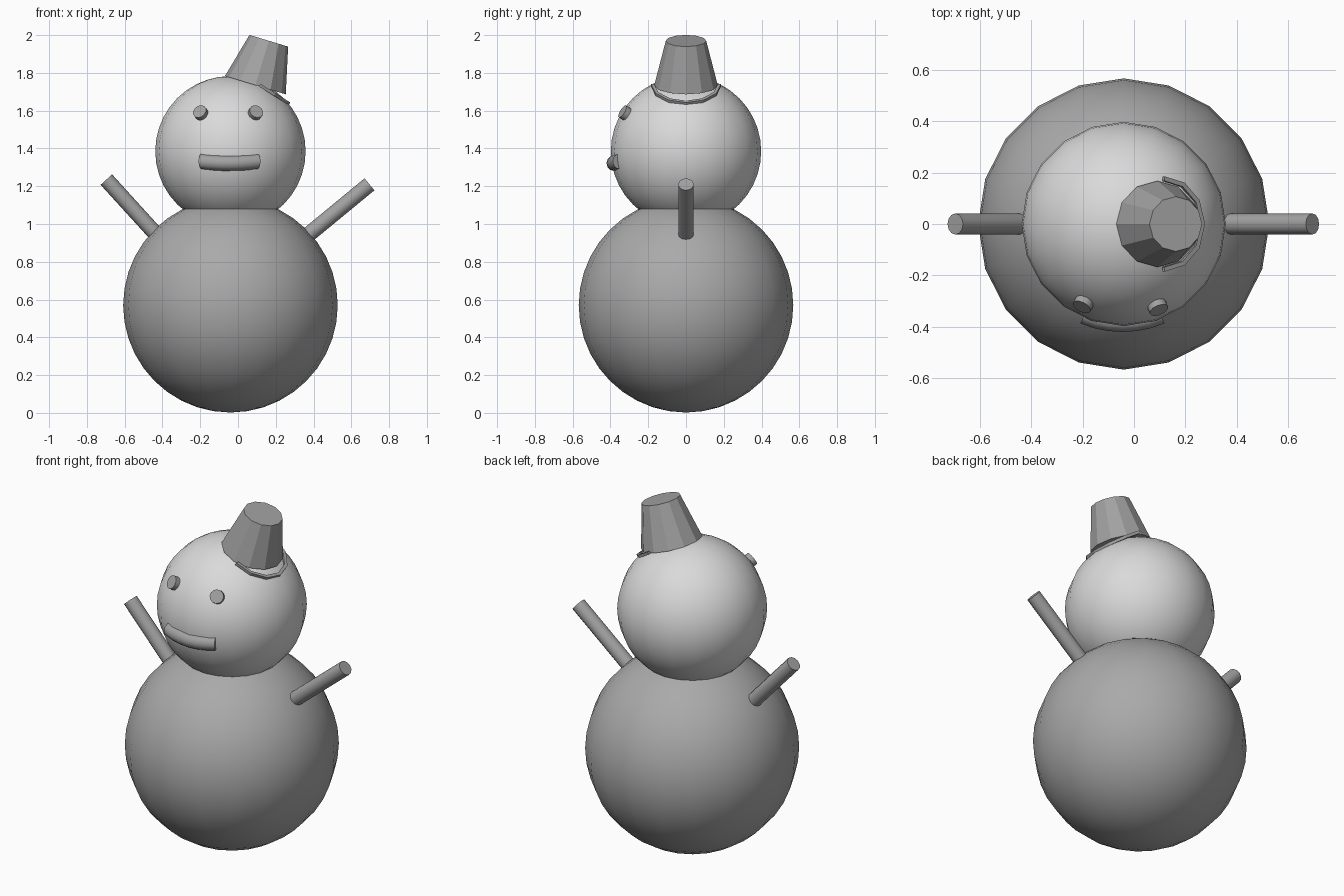
import bpy, bmesh, math
from mathutils import Vector, Matrix

if "Cube" in bpy.data.objects:
    bpy.data.objects.remove(bpy.data.objects["Cube"])


def material(name, v):
    m = bpy.data.materials.new(name)
    m.diffuse_color = (v, v, v, 1)
    m.use_nodes = True
    m.node_tree.nodes["Principled BSDF"].inputs["Base Color"].default_value = m.diffuse_color
    return m


LIGHT = material("light_grey", 0.70)
MID = material("mid_grey", 0.40)
DARK = material("dark_grey", 0.36)


def finish(name, bm, mat, angle=None):
    """Turn a bmesh into a named object, smooth if an angle is given."""
    bmesh.ops.recalc_face_normals(bm, faces=bm.faces)
    me = bpy.data.meshes.new(name)
    bm.to_mesh(me)
    bm.free()
    ob = bpy.data.objects.new(name, me)
    bpy.context.collection.objects.link(ob)
    me.materials.append(mat)
    if angle:
        bpy.ops.object.select_all(action='DESELECT')
        ob.select_set(True)
        bpy.context.view_layer.objects.active = ob
        bpy.ops.object.shade_smooth_by_angle(angle=math.radians(angle))
    return ob


def ball(name, centre, r, mat):
    bm = bmesh.new()
    bmesh.ops.create_uvsphere(bm, u_segments=20, v_segments=20, radius=r,
                              matrix=Matrix.Translation(centre))
    finish(name, bm, mat, 60)


def rod(name, a, b, r1, r2, mat, sides=12, angle=40):
    """Tapered cylinder between two points."""
    a, b = Vector(a), Vector(b)
    rot = (b - a).to_track_quat('Z', 'Y').to_matrix().to_4x4()
    bm = bmesh.new()
    bmesh.ops.create_cone(bm, cap_ends=True, segments=sides, radius1=r1, radius2=r2,
                          depth=(b - a).length,
                          matrix=Matrix.Translation((a + b) / 2) @ rot)
    finish(name, bm, mat, angle)


def sweep(name, rings, mat, angle=None):
    """Skin a list of closed cross-sections and cap both ends."""
    bm = bmesh.new()
    rows = [[bm.verts.new(p) for p in ring] for ring in rings]
    for r0, r1 in zip(rows, rows[1:]):
        n = len(r0)
        for i in range(n):
            j = (i + 1) % n
            bm.faces.new((r0[i], r0[j], r1[j], r1[i]))
    bm.faces.new(rows[0])
    bm.faces.new(rows[-1])
    finish(name, bm, mat, angle)


CX = -0.04
HEAD = Vector((CX, 0, 1.385))
HEAD_R = 0.398

# body and head
ball("body", (CX, 0, 0.57), 0.568, MID)
ball("head", HEAD, HEAD_R, LIGHT)

# arms
rod("left_arm", (-0.415, 0, 0.925), (-0.697, 0, 1.235), 0.041, 0.041, DARK)
rod("right_arm", (0.35, 0, 0.925), (0.696, 0, 1.21), 0.041, 0.041, DARK)

# eyes: short pegs along the head's normal
for side, x in (("left", -0.195), ("right", 0.09)):
    dx, dz = x - CX, 0.2
    n = Vector((dx, -math.sqrt(HEAD_R ** 2 - dx * dx - dz * dz), dz)).normalized()
    rod(side + "_eye", HEAD + n * (HEAD_R - 0.03), HEAD + n * (HEAD_R + 0.022),
        0.038, 0.038, DARK)

# mouth: bent tube wrapped round the head
rings = []
for k in range(7):
    t = k / 3 - 1
    a = t * 0.40
    out = Vector((math.sin(a), -math.cos(a), 0))
    c = Vector((-0.045, 0, 1.322 + 0.01 * t * t)) + out * 0.38
    rings.append([c + (out * math.cos(q) + Vector((0, 0, 1)) * math.sin(q)) * 0.041
                  for q in (math.tau * i / 12 for i in range(12))])
sweep("mouth", rings, DARK, 40)

# hat: tilted twelve-sided bucket
rod("hat", (0.092, 0, 1.735), (0.163, 0, 1.97), 0.168, 0.107, DARK, 12, 20)

# brim: half ring that tilts down over the side of the head
tilt = Matrix.Rotation(math.radians(32), 3, 'Y')
rings = []
for k in range(7):
    a = math.radians(-90 + 30 * k)
    rings.append([Vector((0.115, 0, 1.735)) + tilt @ Vector((r * math.cos(a), r * math.sin(a), z))
                  for r, z in ((0.168, -0.008), (0.186, -0.008), (0.186, 0.008), (0.168, 0.008))])
sweep("hat_brim", rings, DARK)
